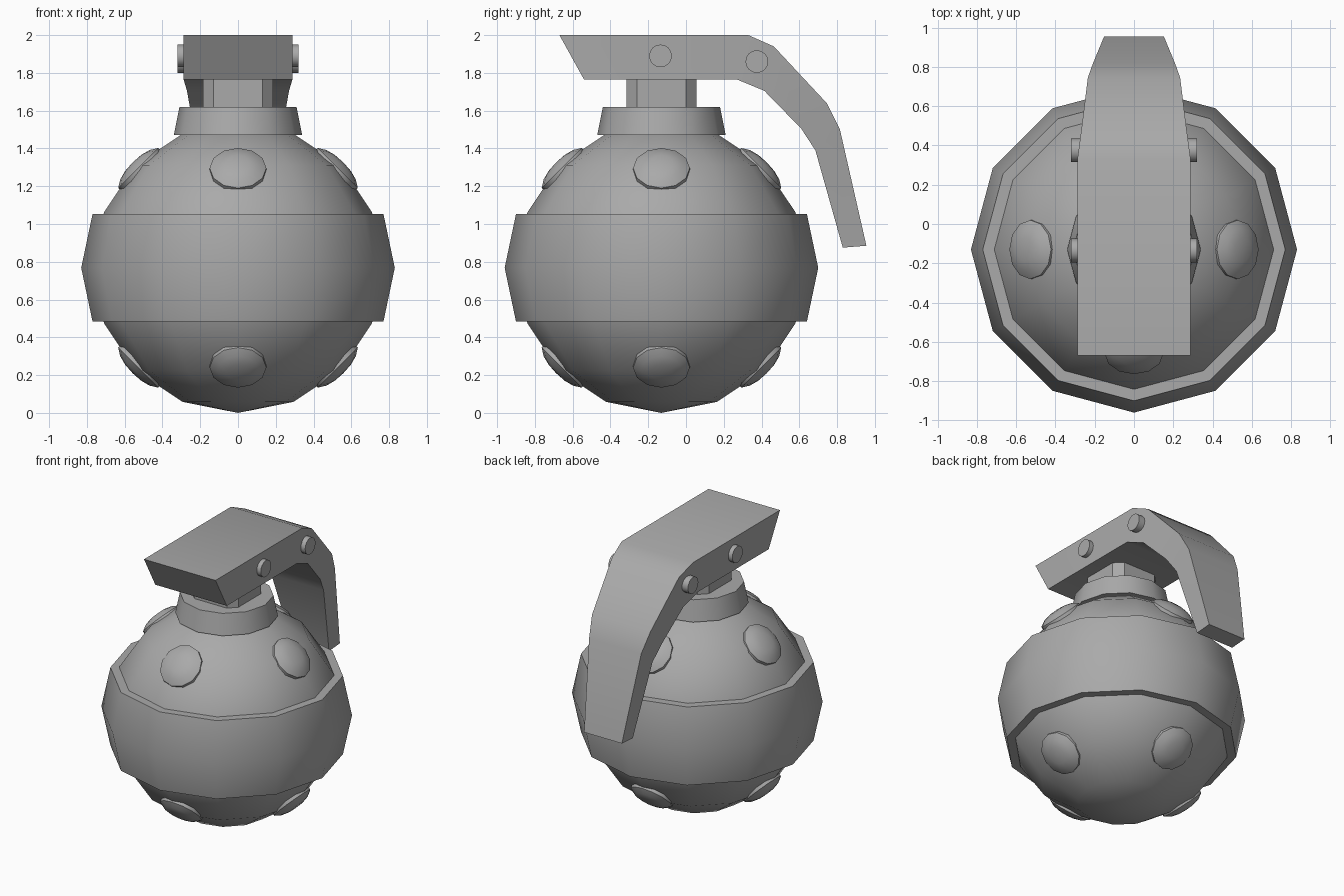
import bpy, bmesh
from math import sin, cos, pi, radians
from mathutils import Matrix, Vector

cube = bpy.data.objects.get("Cube")
if cube:
    bpy.data.objects.remove(cube, do_unlink=True)

grey = bpy.data.materials.new("plain grey")
grey.use_nodes = True
colour = (0.4, 0.4, 0.4, 1)
grey.diffuse_color = colour
grey.node_tree.nodes["Principled BSDF"].inputs["Base Color"].default_value = colour

AXIS_Y = -0.13      # body axis
MID_Z = 0.768       # body centre height
BODY_R = 0.768


def finish(name, bm, matrix=Matrix()):
    """Turn a bmesh into a smooth object with sharp corners."""
    bmesh.ops.recalc_face_normals(bm, faces=bm.faces)
    bm.transform(matrix)
    mesh = bpy.data.meshes.new(name)
    bm.to_mesh(mesh)
    bm.free()
    mesh.materials.append(grey)
    obj = bpy.data.objects.new(name, mesh)
    bpy.context.collection.objects.link(obj)
    bpy.ops.object.select_all(action='DESELECT')
    obj.select_set(True)
    bpy.context.view_layer.objects.active = obj
    bpy.ops.object.shade_smooth_by_angle(angle=radians(38))
    return obj


def lathe(name, profile, matrix, sides=12):
    """Revolve (radius, height) points; ends on the axis close to a pole."""
    bm = bmesh.new()
    rings = []
    for r, z in profile:
        if r < 1e-5:
            rings.append([bm.verts.new((0, 0, z))] * sides)
        else:
            rings.append([bm.verts.new((r * cos(2 * pi * i / sides),
                                        r * sin(2 * pi * i / sides), z))
                          for i in range(sides)])
    for low, high in zip(rings, rings[1:]):
        for i in range(sides):
            j = (i + 1) % sides
            corners = dict.fromkeys((low[i], low[j], high[j], high[i]))
            bm.faces.new(list(corners))
    for ring in (rings[0], rings[-1]):
        if ring[0] is not ring[1]:
            bm.faces.new(ring)
    return finish(name, bm, matrix)


centre = Matrix.Translation((0, AXIS_Y, MID_Z))
upright = Matrix.Translation((0, AXIS_Y, 0))

# Round body, raised middle band and neck collar
arc = [(BODY_R * sin(pi * k / 8), -BODY_R * cos(pi * k / 8)) for k in range(9)]
lathe("body", arc, centre)
lathe("middle_band", [(0.77, -0.285), (0.83, 0), (0.77, 0.285)], centre)
lathe("neck_collar", [(0.34, 1.47), (0.31, 1.62)], upright)

# Chamfered square post
bm = bmesh.new()
bmesh.ops.create_cube(bm, size=1, matrix=Matrix.Diagonal((0.37, 0.37, 0.2, 1)))
uprights = [e for e in bm.edges
            if abs(e.verts[0].co.z - e.verts[1].co.z) > 0.1]
bmesh.ops.bevel(bm, geom=uprights, offset=0.055, segments=1, affect='EDGES')
finish("neck_post", bm, Matrix.Translation((0, AXIS_Y, 1.70)))

# Domed studs, four above and four below the band
stud = [(0.15, -0.05), (0.15, 0.01), (0.11, 0.035), (0.06, 0.048), (0, 0.052)]
for level, up in (("upper", 1), ("lower", -1)):
    for side, (x, y) in {"front": (0, -1), "back": (0, 1),
                         "left": (1, 0), "right": (-1, 0)}.items():
        out = Vector((x, y, up)).normalized()
        turn = out.to_track_quat('Z', 'Y').to_matrix().to_4x4()
        lathe(f"{level}_{side}_stud", stud,
              centre @ Matrix.Translation(out * 0.737) @ turn)

# Bent lever: outer (y, z), inner (y, z), half width
stations = [((-0.67, 2.0), (-0.54, 1.765), 0.288),
            ((0.33, 2.0), (0.27, 1.765), 0.288),
            ((0.465, 1.94), (0.415, 1.705), 0.27),
            ((0.745, 1.64), (0.61, 1.505), 0.235),
            ((0.815, 1.5), (0.685, 1.39), 0.21),
            ((0.955, 0.885), (0.83, 0.875), 0.152)]
bm = bmesh.new()
loops = []
for outer, inner, w in stations:
    loops.append([bm.verts.new(p) for p in ((-w, *outer), (w, *outer),
                                           (w, *inner), (-w, *inner))])
for a, b in zip(loops, loops[1:]):
    for i in range(4):
        j = (i + 1) % 4
        bm.faces.new((a[i], a[j], b[j], b[i]))
bm.faces.new(loops[0])
bm.faces.new(loops[-1])
finish("lever", bm)

# Hinge pins through the lever
for name, y, z in (("front_pin", -0.135, 1.89), ("rear_pin", 0.375, 1.86)):
    lathe(name, [(0.06, -0.32), (0.06, 0.32)],
          Matrix.Translation((0, y, z)) @ Matrix.Rotation(pi / 2, 4, 'Y'), 16)
